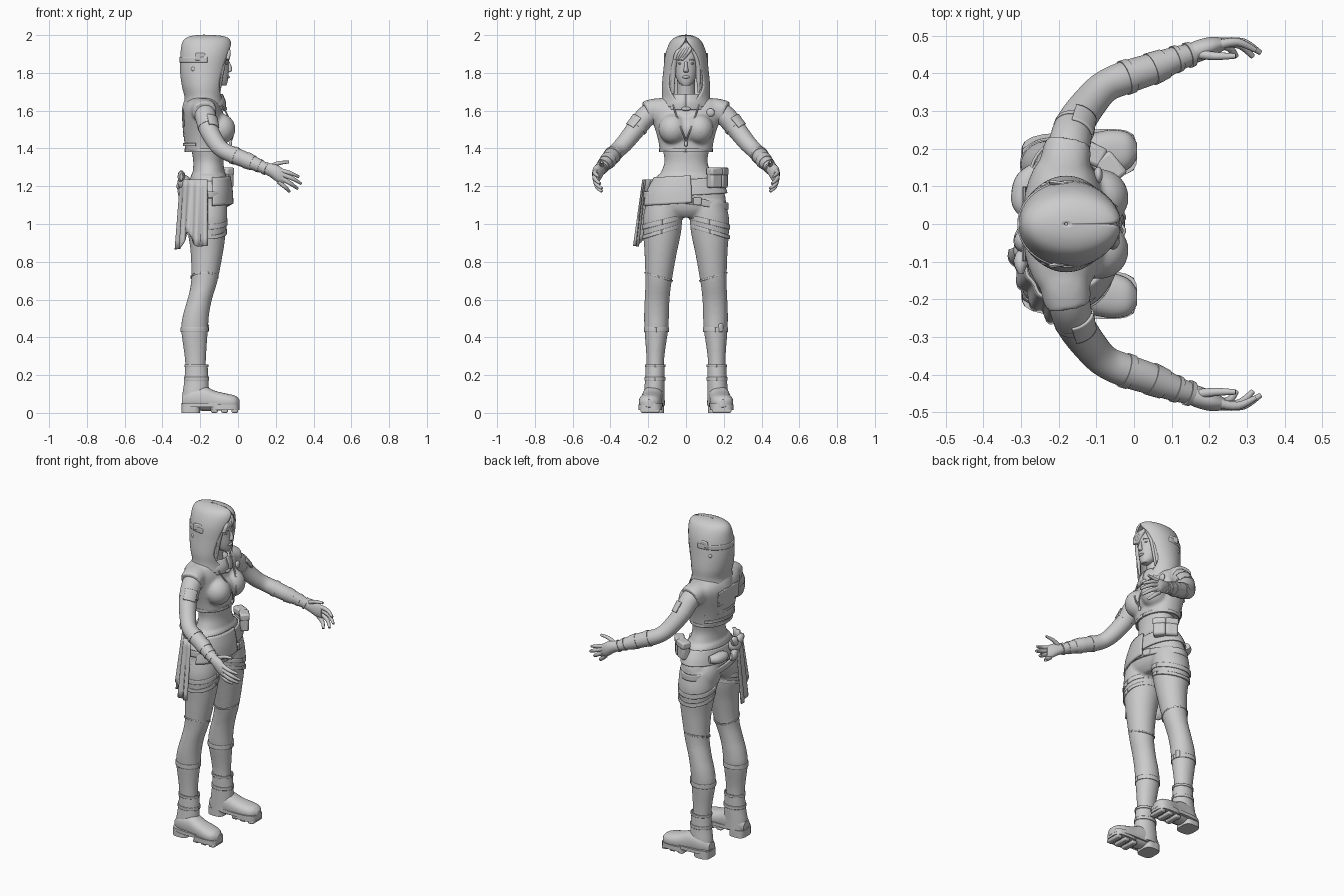
import bpy
import bmesh
import random
from math import sin, cos, pi, radians
from mathutils import Vector, Matrix

random.seed(4)
default_cube = bpy.data.objects.get("Cube")
if default_cube:
    bpy.data.objects.remove(default_cube)

clay = bpy.data.materials.new("plain_grey")
clay.use_nodes = True
clay.diffuse_color = (.6, .6, .6, 1)
clay.node_tree.nodes["Principled BSDF"].inputs["Base Color"].default_value = clay.diffuse_color
parts = []


def finish(name, bm, mirror=False, thick=0, bevel=0):
    """Turn a bmesh into a named object with its modifiers."""
    bmesh.ops.recalc_face_normals(bm, faces=bm.faces)
    mesh = bpy.data.meshes.new(name)
    bm.to_mesh(mesh)
    bm.free()
    mesh.materials.append(clay)
    part = bpy.data.objects.new(name, mesh)
    bpy.context.collection.objects.link(part)
    if thick:
        solid = part.modifiers.new("Thickness", 'SOLIDIFY')
        solid.thickness, solid.offset = thick, 0
    if bevel:
        edge = part.modifiers.new("Bevel", 'BEVEL')
        edge.width, edge.segments = bevel, 2
    if mirror:
        part.modifiers.new("Mirror", 'MIRROR').use_axis = (False, True, False)
    parts.append(part)
    return part


def blend(name, pieces):
    """Melt overlapping solids into one soft skin."""
    bpy.context.view_layer.update()
    graph = bpy.context.evaluated_depsgraph_get()
    bm = bmesh.new()
    for piece in pieces:
        solid = piece.evaluated_get(graph)
        bm.from_mesh(solid.to_mesh())
        solid.to_mesh_clear()
    for piece in pieces:
        parts.remove(piece)
        bpy.data.objects.remove(piece)
    part = finish(name, bm)
    skin_over = part.modifiers.new("Remesh", 'REMESH')
    skin_over.mode, skin_over.voxel_size, skin_over.use_smooth_shade = 'VOXEL', .008, True
    part.modifiers.new("Smooth", 'SMOOTH').iterations = 7


def skin(name, rings, closed, **options):
    """Bridge consecutive rings of points with quads."""
    bm = bmesh.new()
    grid = [[bm.verts.new(p) for p in ring] for ring in rings]
    count = len(grid[0])
    for low, high in zip(grid, grid[1:]):
        for i in range(count if closed else count - 1):
            j = (i + 1) % count
            bm.faces.new((low[i], low[j], high[j], high[i]))
    if closed:
        bm.faces.new(grid[0])
        bm.faces.new(grid[-1])
    return finish(name, bm, **options)


def smooth_rows(rows, steps=4):
    """Pass a Catmull-Rom curve through rows of numbers."""
    out = []
    for i in range(len(rows) - 1):
        quad = [rows[max(i - 1, 0)], rows[i], rows[i + 1], rows[min(i + 2, len(rows) - 1)]]
        for t in (k / steps for k in range(steps)):
            out.append([b + t * (c - a + t * (2*a - 5*b + 4*c - d + t * (3*b - a - 3*c + d))) / 2
                        for a, b, c, d in zip(*quad)])
    return out + [list(rows[-1])]


def loft(name, rows, axis=None, arc=None, power=2, tilt=0, sides=32, **options):
    """Rows are x, y, z, two radii and an optional half gap in degrees at the front."""
    rows = smooth_rows(rows)
    gap = len(rows[0]) > 5
    closed = not (arc or gap)
    rings = []
    for n, row in enumerate(rows):
        centre = Vector(row[:3])
        if axis == 'z':
            side, up = Vector((1, 0, 0)), Vector((0, 1, 0))
        elif axis == 'x':
            side, up = Vector((0, 1, 0)), Vector((0, 0, 1))
        else:
            ahead, behind = rows[min(n + 1, len(rows) - 1)], rows[max(n - 1, 0)]
            way = (Vector(ahead[:3]) - Vector(behind[:3])).normalized()
            side = way.cross(Vector((0, .1, 1))).normalized()
            up = side.cross(way)
        start, end = arc or ((row[5], 360 - row[5]) if gap else (0, 360))
        ring = []
        for i in range(sides):
            a = radians(start + (end - start) * i / (sides if closed else sides - 1))
            c, s = cos(a), sin(a)
            k = (abs(c)**power + abs(s)**power)**(-1 / power)
            p = centre + side * (row[3] * c * k) + up * (row[4] * s * k)
            p.z += tilt * (p.y - centre.y)
            ring.append(p)
        rings.append(ring)
    return skin(name, rings, closed, **options)


def cord(name, points, radius, sides=10, **options):
    return loft(name, [(*p, radius, radius) for p in points], sides=sides, **options)


def ball(name, place, size, **options):
    bm = bmesh.new()
    bmesh.ops.create_uvsphere(bm, u_segments=28, v_segments=16, radius=1,
                              matrix=Matrix.Translation(place) @ Matrix.Diagonal((*size, 1)))
    return finish(name, bm, **options)


def box(name, place, size, turn=0, lean=0, bevel=.006, **options):
    bm = bmesh.new()
    spin = Matrix.Rotation(radians(turn), 4, 'Z') @ Matrix.Rotation(radians(lean), 4, 'Y')
    bmesh.ops.create_cube(bm, size=1, matrix=Matrix.Translation(place) @ spin @ Matrix.Diagonal((*size, 1)))
    return finish(name, bm, bevel=bevel, **options)


def band(name, x, y, z, rx, ry, height, thick=.01, arc=(0, 360), **options):
    """A strap wrapped round an upright limb."""
    return loft(name, [(x, y, z - height / 2, rx, ry), (x, y, z + height / 2, rx, ry)],
                axis='z', arc=arc, sides=40, thick=thick, **options)


# Vest
blend("vest", [
    loft("chest", [(-.173, 0, 1.382, .106, .138), (-.175, 0, 1.44, .11, .147), (-.178, 0, 1.5, .114, .163),
                   (-.184, 0, 1.56, .112, .184), (-.189, 0, 1.61, .104, .2), (-.19, 0, 1.645, .085, .19),
                   (-.185, 0, 1.67, .06, .12)], axis='z', power=2.3),
    ball("bust", (-.09, .07, 1.503), (.076, .076, .08), mirror=True),
    ball("bust_bridge", (-.105, 0, 1.5), (.068, .09, .075)),
    loft("shoulders", [(-.188, .12, 1.607, .07, .06), (-.182, .17, 1.603, .066, .06),
                       (-.175, .212, 1.59, .062, .06)], mirror=True, power=2.3)])
band("vest_hem", -.173, 0, 1.39, .107, .139, .018, thick=.006)

# Midriff, hips and legs
blend("body", [
    loft("midriff", [(-.155, 0, 1.22, .095, .165), (-.155, 0, 1.27, .086, .135), (-.157, 0, 1.33, .08, .114),
                     (-.16, 0, 1.4, .088, .125)], axis='z'),
    loft("hips", [(-.162, 0, 1.035, .07, .09), (-.164, 0, 1.07, .1, .18), (-.164, 0, 1.12, .112, .212),
                  (-.158, 0, 1.2, .104, .188), (-.155, 0, 1.26, .094, .15)], axis='z', power=2.2),
    ball("seat", (-.217, .095, 1.09), (.068, .092, .105), mirror=True),
    loft("legs", [(-.165, .115, 1.12, .105, .095), (-.165, .124, 1.03, .108, .104), (-.165, .127, .95, .1, .1),
                  (-.165, .134, .85, .086, .086), (-.178, .145, .7, .07, .07), (-.203, .153, .6, .065, .066),
                  (-.222, .156, .52, .069, .066), (-.23, .157, .44, .071, .063), (-.226, .162, .3, .057, .048),
                  (-.222, .163, .18, .052, .046)], axis='z', mirror=True)])

# Boots
loft("boot_shafts", [(-.225, .168, .04, .072, .056), (-.224, .168, .1, .07, .055), (-.22, .165, .17, .064, .052),
                     (-.22, .163, .25, .059, .05)], axis='z', mirror=True)
loft("boot_feet", [(-.296, .17, .06, .03, .03), (-.25, .172, .075, .054, .055), (-.18, .177, .075, .056, .065),
                   (-.12, .183, .064, .057, .052), (-.06, .19, .058, .06, .044), (-.015, .194, .055, .048, .036),
                   (.008, .195, .05, .02, .02)], axis='x', mirror=True, power=2.4)
for name, x, y, low, high, rx, ry in (("midsoles", -.145, .182, .032, .052, .153, .06),
                                      ("heel_blocks", -.25, .172, 0, .045, .05, .056),
                                      ("fore_soles", -.07, .19, .016, .045, .077, .062)):
    loft(name, [(x, y, low, rx, ry), (x, y, high, rx, ry)], axis='z', power=3.5, mirror=True)
for i in range(3):
    box("sole_lugs", (-.125 + i * .054, .19, .011), (.036, .1, .022), mirror=True, bevel=.008)
band("boot_collars", -.22, .163, .25, .06, .051, .014, thick=.007, mirror=True)
band("ankle_straps", -.22, .164, .18, .064, .053, .018, thick=.006, mirror=True)
band("calf_cuffs", -.23, .157, .44, .071, .064, .025, thick=.005, mirror=True)
band("knee_seams", -.177, .144, .72, .072, .072, .008, thick=.005, tilt=.3, mirror=True)
band("upper_thigh_straps", -.167, .125, 1.01, .109, .105, .026, thick=.007, tilt=-.25, mirror=True)
band("lower_thigh_straps", -.165, .128, .96, .103, .102, .02, thick=.007, tilt=-.3, mirror=True)
box("shin_buckle", (-.165, .185, .45), (.014, .026, .045), turn=30)

# Belts, plate and pouches
loft("wide_belt", [(-.16, 0, 1.15, .119, .216), (-.158, 0, 1.19, .114, .2), (-.156, 0, 1.235, .105, .173)],
     axis='z', arc=(0, 360), thick=.01, tilt=.06, sides=40)
band("slung_belt", -.165, 0, 1.125, .122, .22, .036, tilt=-.14)
loft("belt_plate", [(-.158, 0, 1.11, .128, .223), (-.157, 0, 1.18, .123, .208), (-.156, 0, 1.255, .11, .168)],
     axis='z', arc=(-80, 8), thick=.012, tilt=.06)
for x, y, turn in ((-.062, .15, 40), (-.115, .188, 65)):
    box("belt_pouch", (x, y, 1.24), (.05, .072, .1), turn=turn, bevel=.012)
    box("pouch_flap", (x, y, 1.278), (.056, .077, .042), turn=turn, bevel=.01)
box("strap_buckle", (-.045, .06, 1.12), (.014, .045, .04), turn=15)
loft("rear_belt_roll", [(-.29, .03, 1.2, .02, .02), (-.292, .06, 1.2, .034, .03), (-.284, .11, 1.2, .034, .03),
                        (-.262, .145, 1.2, .02, .02)], sides=20)

# Hanging scarf with its knot
pleats = []
for v in range(9):
    drop = v / 8
    ring = []
    for u in range(61):
        t = u / 60
        a = radians(195 + 78 * t)
        reach = 1 + .19 * drop + (.015 + .03 * drop) * sin(t * 9 * pi)
        length = .37 - .08 * sin(t * pi)**10 - .02 * t
        ring.append((-.17 + .138 * cos(a) * reach, .224 * sin(a) * reach, 1.235 - drop * length))
    pleats.append(ring)
skin("hanging_scarf", pleats, False, thick=.008)
ball("scarf_knot", (-.285, -.07, 1.22), (.035, .045, .04))
for dy, dz in ((-.06, .03), (.05, .035), (.06, -.05)):
    loft("knot_tail", [(-.29, -.07, 1.22, .016, .02), (-.3, -.07 + dy / 2, 1.22 + dz, .02, .028),
                       (-.3, -.07 + dy, 1.22 + dz, .008, .02)], sides=14)

# Arms, bracers and hands
arm = [(-.185, .15, 1.605, .056), (-.172, .21, 1.57, .056), (-.155, .268, 1.5, .051), (-.113, .328, 1.425, .046),
       (-.075, .366, 1.388, .043), (-.02, .39, 1.363, .044), (.05, .413, 1.335, .041), (.11, .437, 1.31, .034),
       (.155, .452, 1.29, .028)]
loft("arms", [(*p, p[3]) for p in arm], mirror=True)


def arm_cuff(name, joint, start, end, extra=.003, **options):
    a, b = Vector(arm[joint]), Vector(arm[joint + 1])
    rows = [a.lerp(b, t) for t in (start, (start + end) / 2, end)]
    loft(name, [(*r[:3], r[3] + extra, r[3] + extra) for r in rows], mirror=True, **options)


arm_cuff("arm_patches", 1, .4, 1.1, arc=(25, 100), thick=.008)
arm_cuff("patch_straps", 1, .7, .85)
arm_cuff("elbow_cuffs", 5, -.1, .15)
arm_cuff("bracers", 6, -.1, .5)
arm_cuff("wrist_straps", 7, -.05, .2)
arm_cuff("glove_cuffs", 7, .7, .95, extra=.005)
loft("palms", [(.135, .447, 1.297, .027, .028), (.17, .459, 1.285, .03, .036), (.21, .471, 1.266, .026, .045),
               (.243, .478, 1.25, .014, .036)], axis='x', mirror=True)
fingers = {"index_fingers": ((.225, .476, 1.283), (.275, .483, 1.27), (.322, .462, 1.25)),
           "middle_fingers": ((.235, .482, 1.262), (.29, .482, 1.24), (.335, .455, 1.213)),
           "ring_fingers": ((.23, .482, 1.242), (.28, .476, 1.213), (.315, .445, 1.187)),
           "little_fingers": ((.215, .476, 1.225), (.25, .47, 1.195), (.272, .445, 1.172)),
           "thumbs": ((.165, .452, 1.3), (.215, .446, 1.322), (.27, .446, 1.328))}
for name, path in fingers.items():
    loft(name, [(*p, r, r) for p, r in zip(path, (.013, .011, .007))], sides=12, mirror=True)

# Head and face
loft("neck", [(-.175, 0, 1.6, .07, .075), (-.165, 0, 1.66, .05, .05), (-.15, 0, 1.77, .05, .048)], axis='z')
loft("head", [(-.085, 0, 1.732, .022, .02), (-.098, 0, 1.75, .042, .04), (-.115, 0, 1.785, .065, .056),
              (-.125, 0, 1.83, .076, .065), (-.135, 0, 1.89, .086, .071), (-.14, 0, 1.94, .075, .062),
              (-.145, 0, 1.965, .035, .03)], axis='z')
loft("nose", [(-.052, 0, 1.86, .007, .007), (-.045, 0, 1.83, .012, .01), (-.047, 0, 1.81, .015, .014),
              (-.054, 0, 1.803, .008, .01)], axis='z', sides=14)
ball("lips", (-.054, 0, 1.778), (.011, .02, .008))
ball("eyes", (-.063, .029, 1.85), (.009, .013, .006), mirror=True)
cord("brows", [(-.053, .014, 1.867), (-.053, .029, 1.872), (-.065, .045, 1.867)], .003, mirror=True)

# Hair locks framing the face, with a swept fringe
for side in (-1, 1):
    for i in range(5):
        w = random.uniform(-.005, .005)
        loft("hair_lock", [(-.085, .02, 1.958, .012, .008),
                           (-.068 - i * .006, side * (.035 + i * .006), 1.925, .014, .011),
                           (-.075 - i * .007, side * (.06 + i * .004), 1.86 + w, .013, .011),
                           (-.09 - i * .006, side * (.066 + i * .005) + w, 1.78, .013, .01),
                           (-.1 - i * .005, side * (.068 + i * .005), 1.7 + w * 3, .006, .006)], sides=12)
for i in range(5):
    cord("fringe", [(-.08, .028, 1.955), (-.05, .015 - i * .014, 1.915), (-.056, -.022 - i * .009, 1.872)], .011)

# Hood, its collar and rear fittings
loft("hood", [(-.18, 0, 1.997, .004, .003, 0), (-.165, 0, 1.99, .085, .042, 0), (-.165, 0, 1.965, .123, .077, 6),
              (-.17, 0, 1.9, .13, .104, 31), (-.178, 0, 1.81, .124, .115, 43), (-.18, 0, 1.73, .112, .123, 46),
              (-.178, 0, 1.67, .1, .122, 30), (-.18, 0, 1.62, .105, .132, 2)],
     axis='z', thick=.01, sides=48)
loft("hood_collar", [(-.182, 0, 1.605, .11, .125), (-.176, 0, 1.645, .106, .112), (-.174, 0, 1.685, .088, .09)],
     axis='z', arc=(0, 360), thick=.012)
band("hood_strap", -.173, 0, 1.87, .133, .112, .028, thick=.008, arc=(85, 275))
box("strap_clips", (-.2, .108, 1.885), (.055, .012, .04), turn=-8, mirror=True)
ball("hood_studs", (-.235, .1, 1.82), (.013, .01, .013), mirror=True)

# Necklace and vest fittings
cord("necklace", [(-.085, .07, 1.63), (-.048, .045, 1.56), (-.025, .02, 1.49), (-.035, 0, 1.44)], .004, mirror=True)
ball("pendant", (-.04, 0, 1.425), (.008, .009, .016))
ball("collar_clasp", (-.07, 0, 1.61), (.012, .025, .012))
ball("chest_badge", (-.095, .13, 1.59), (.012, .022, .022))
box("back_panel", (-.29, 0, 1.56), (.01, .2, .09), lean=-4)
for z in (1.42, 1.47):
    band("back_strap", -.176, 0, z, .113, .153, .016, thick=.006, arc=(115, 245))

# Smooth shading with sharp rims
bpy.ops.object.select_all(action='DESELECT')
for part in parts:
    part.select_set(True)
bpy.context.view_layer.objects.active = parts[0]
bpy.ops.object.shade_smooth_by_angle(angle=radians(40))
